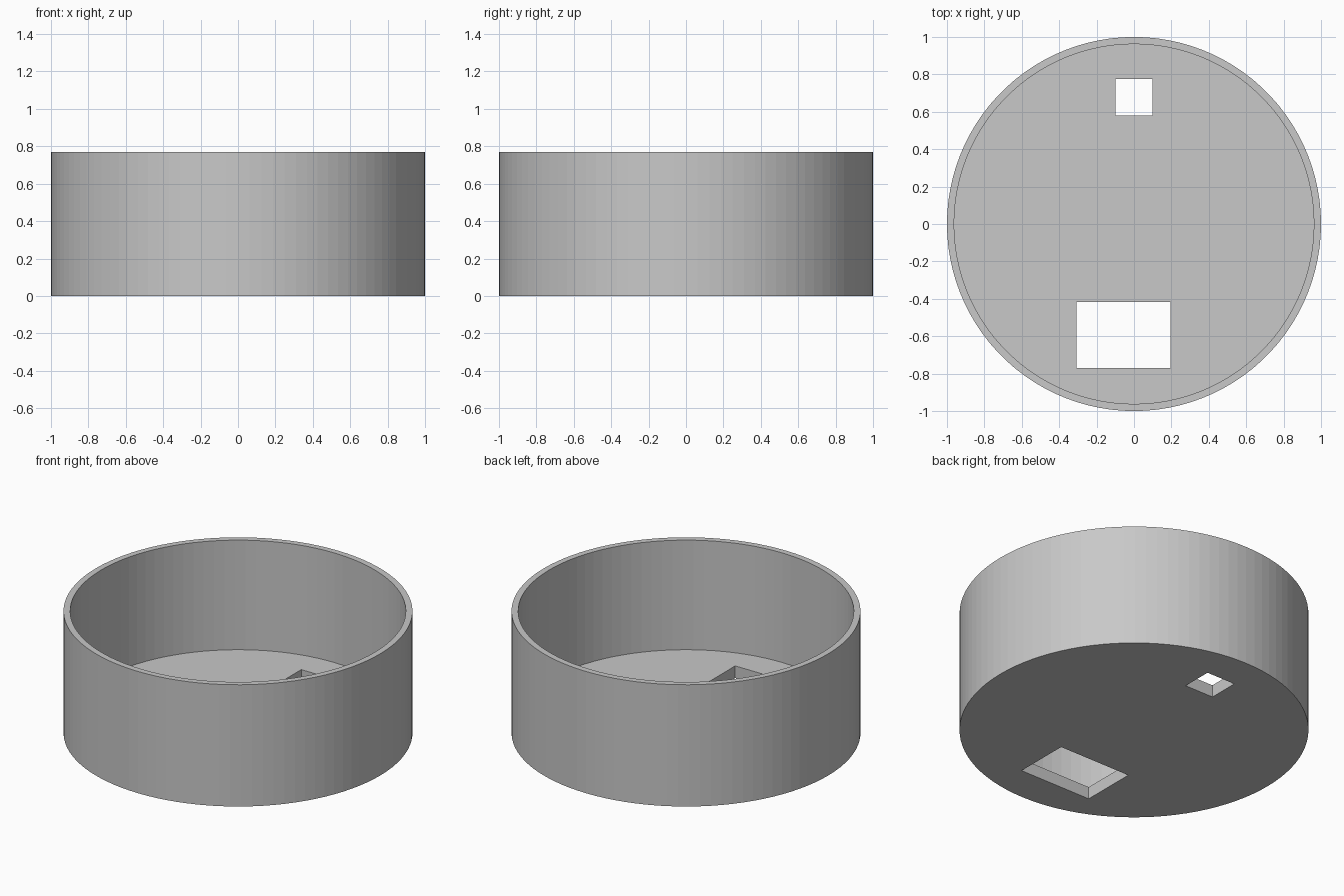
import bpy

cube = bpy.data.objects.get("Cube")
if cube:
    bpy.data.objects.remove(cube, do_unlink=True)

HEIGHT, FLOOR = 0.77, 0.077
OUTER, INNER = 1.0, 0.962
SIDES = 100

grey = bpy.data.materials.new("plain grey")
grey.use_nodes = True
colour = (0.58, 0.58, 0.58, 1)
grey.diffuse_color = colour
grey.node_tree.nodes["Principled BSDF"].inputs["Base Color"].default_value = colour


def cylinder(name, radius, z0, z1):
    bpy.ops.mesh.primitive_cylinder_add(
        vertices=SIDES, radius=radius, depth=z1 - z0, location=(0, 0, (z0 + z1) / 2))
    ob = bpy.context.object
    ob.name = name
    ob.data.materials.append(grey)
    return ob


def box(name, x0, x1, y0, y1, z0, z1):
    bpy.ops.mesh.primitive_cube_add(
        size=1, location=((x0 + x1) / 2, (y0 + y1) / 2, (z0 + z1) / 2))
    ob = bpy.context.object
    ob.name = name
    ob.scale = (x1 - x0, y1 - y0, z1 - z0)
    ob.data.materials.append(grey)
    return ob


def cut(target, cutter):
    """Subtract the cutter from the target, then discard the cutter."""
    cutter.hide_render = True
    mod = target.modifiers.new(cutter.name, "BOOLEAN")
    mod.operation = "DIFFERENCE"
    mod.solver = "EXACT"
    mod.object = cutter
    bpy.context.view_layer.update()
    bpy.ops.object.select_all(action="DESELECT")
    target.select_set(True)
    bpy.context.view_layer.objects.active = target
    bpy.ops.object.modifier_apply(modifier=mod.name)
    bpy.data.objects.remove(cutter, do_unlink=True)


# Round open-topped tray
tray = cylinder("round_tray", OUTER, 0, HEIGHT)
cut(tray, cylinder("hollow", INNER, FLOOR, HEIGHT + 0.2))

# Square rear opening and rectangular front opening through the floor
cut(tray, box("rear_opening", -0.1, 0.1, 0.58, 0.775, -0.1, 0.3))
cut(tray, box("front_opening", -0.307, 0.195, -0.77, -0.417, -0.1, 0.3))
